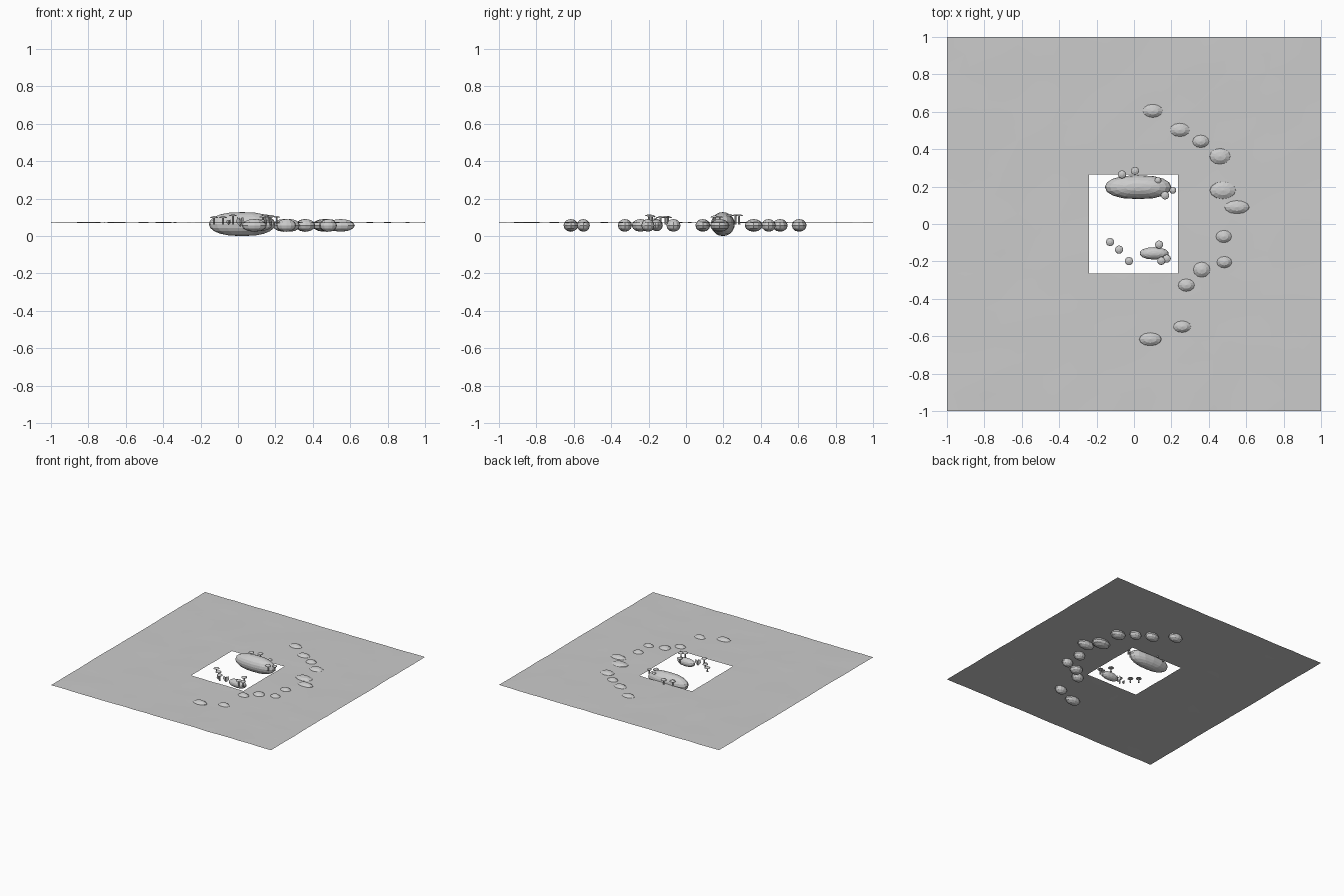
import bpy, bmesh, math, random
from mathutils import Matrix

if "Cube" in bpy.data.objects:
    bpy.data.objects.remove(bpy.data.objects["Cube"])
random.seed(4)

def finish(bm, name, smooth=False):
    bmesh.ops.recalc_face_normals(bm, faces=bm.faces)
    me = bpy.data.meshes.new(name)
    bm.to_mesh(me)
    bm.free()
    ob = bpy.data.objects.new(name, me)
    bpy.context.collection.objects.link(ob)
    for p in me.polygons:
        p.use_smooth = smooth
    return ob

def ellipsoid(name, loc, radii, seg=12, rings=6, power=1.0):
    bm = bmesh.new()
    bmesh.ops.create_uvsphere(bm, u_segments=seg, v_segments=rings, radius=1)
    for v in bm.verts:
        # power below 1 makes the ends along x blunter
        v.co.x = math.copysign(abs(v.co.x) ** (1 / power), v.co.x)
        v.co = [c * r + l for c, r, l in zip(v.co, radii, loc)]
    return finish(bm, name)

# gently uneven ground sheet with a rectangular pond opening
def steps(a, b, n):
    return [a + (b - a) * i / n for i in range(n)]

xs = steps(-1, -0.24, 8) + steps(-0.24, 0.235, 5) + steps(0.235, 1, 8) + [1]
ys = steps(-1, -0.265, 8) + steps(-0.265, 0.265, 5) + steps(0.265, 1, 8) + [1]
bm = bmesh.new()
grid = [[bm.verts.new((x, y, 0.074 + random.uniform(-0.002, 0.002))) for y in ys] for x in xs]
for i in range(len(xs) - 1):
    for j in range(len(ys) - 1):
        if not (8 <= i < 13 and 8 <= j < 13):
            bm.faces.new((grid[i][j], grid[i + 1][j], grid[i + 1][j + 1], grid[i][j + 1]))
bmesh.ops.delete(bm, geom=[v for v in bm.verts if not v.link_faces], context='VERTS')
ground = finish(bm, "ground", True)
if ground.data.polygons[0].normal.z < 0:
    ground.data.flip_normals()

# arc of flattened stones: x, y, half width, half depth
stones = [(0.10, 0.605, 0.06, 0.04), (0.245, 0.503, 0.06, 0.041), (0.357, 0.442, 0.05, 0.038),
          (0.46, 0.362, 0.063, 0.048), (0.475, 0.18, 0.079, 0.052), (0.55, 0.09, 0.075, 0.04),
          (0.48, -0.067, 0.048, 0.038), (0.483, -0.204, 0.046, 0.035), (0.362, -0.244, 0.051, 0.046),
          (0.28, -0.327, 0.05, 0.038), (0.258, -0.549, 0.053, 0.035), (0.087, -0.616, 0.067, 0.039)]
for k, (x, y, w, d) in enumerate(stones):
    ellipsoid(f"stone_{k + 1}", (x, y, 0.059), (w, d, 0.034))

# large and small mossy boulders in the opening
ellipsoid("large_boulder", (0.022, 0.197, 0.066), (0.178, 0.064, 0.064), 16, 10, 1.25)
ellipsoid("small_boulder", (0.107, -0.157, 0.06), (0.078, 0.033, 0.032), 14, 8, 1.1)

# mushrooms: thin stem with a shallow domed cap
def mushroom(name, x, y, top, r=0.022, base=0.065):
    bm = bmesh.new()
    bmesh.ops.create_cone(bm, cap_ends=True, segments=8, radius1=r * 0.28, radius2=r * 0.2,
                          depth=top - base - 0.004,
                          matrix=Matrix.Translation((x, y, (top + base) / 2 - 0.002)))
    for z0, z1, r0, r1 in ((top - 0.010, top - 0.005, r, r * 0.85), (top - 0.005, top, r * 0.85, r * 0.3)):
        bmesh.ops.create_cone(bm, cap_ends=True, segments=12, radius1=r0, radius2=r1, depth=z1 - z0,
                              matrix=Matrix.Translation((x, y, (z0 + z1) / 2)))
    return finish(bm, name)

caps = [(-0.064, 0.265, 0.118), (0.005, 0.284, 0.118), (0.128, 0.233, 0.12), (0.166, 0.153, 0.112),
        (0.208, 0.18, 0.11), (-0.128, -0.096, 0.108), (-0.08, -0.137, 0.108), (-0.027, -0.198, 0.118),
        (0.134, -0.11, 0.11), (0.146, -0.197, 0.118), (0.175, -0.185, 0.115)]
for k, (x, y, top) in enumerate(caps):
    mushroom(f"mushroom_{k + 1}", x, y, top, 0.018 if k in (2, 4) else 0.022)

# small upright plant of crossed leaf blades
def plant(name, x, y, size, base, top):
    bm = bmesh.new()
    for k in range(4):
        a = k * math.pi / 2 + 0.4
        c, s = math.cos(a), math.sin(a)
        pts = [(0, base), (size, (base + top) / 2), (size * 0.7, top), (0, (base + top) / 2 + 0.01)]
        bm.faces.new([bm.verts.new((x + c * d, y + s * d, z)) for d, z in pts])
    return finish(bm, name)

plant("leafy_plant", 0.012, -0.172, 0.024, 0.05, 0.105)
plant("leafy_sprout", -0.05, -0.182, 0.014, 0.06, 0.09)

# bring the lowest point to the floor
bpy.context.view_layer.update()
low = min(v.co.z for o in bpy.data.objects for v in o.data.vertices)
for o in bpy.data.objects:
    o.location.z -= low
